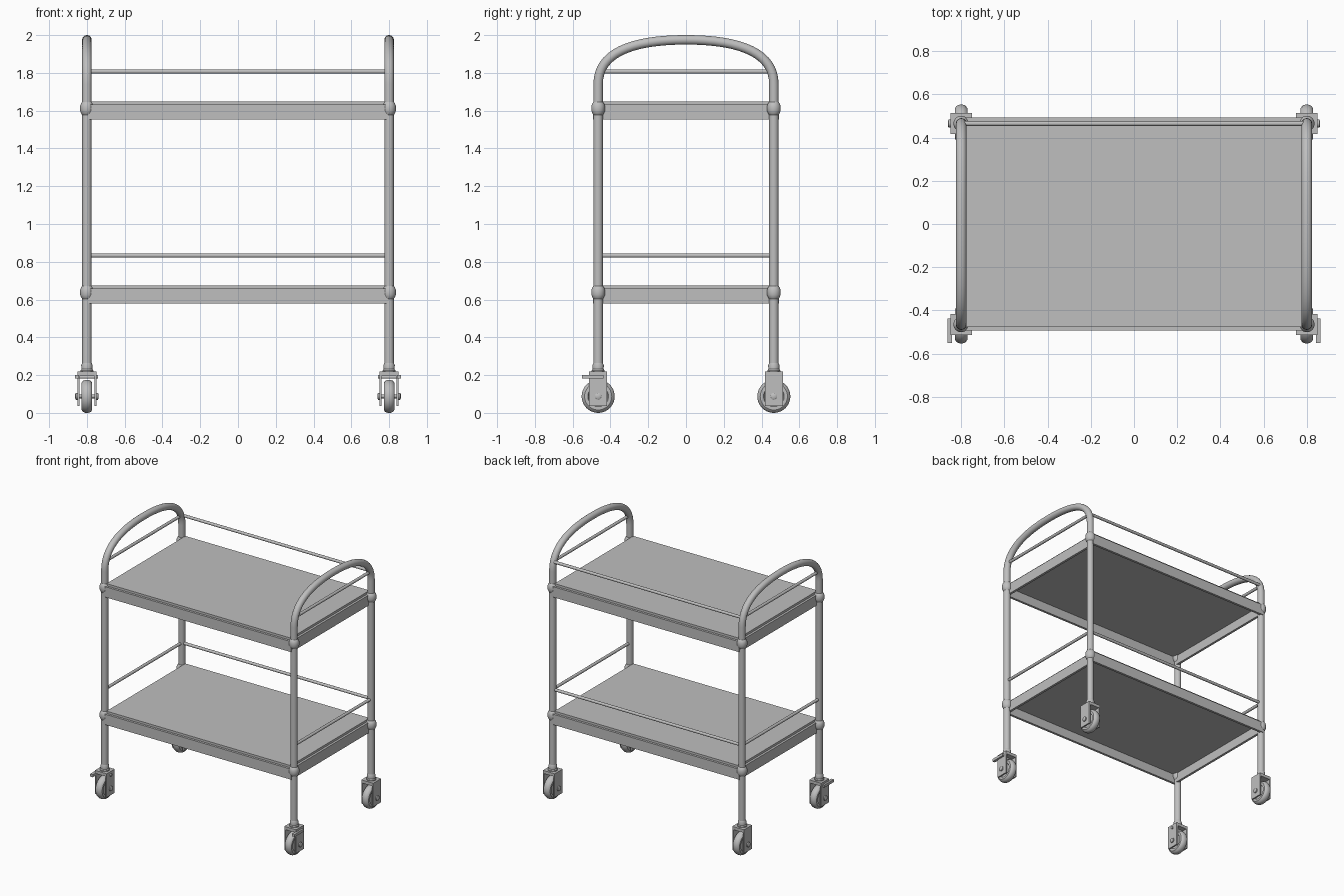
import bpy, bmesh, math
from mathutils import Vector, Matrix

if "Cube" in bpy.data.objects:
    bpy.data.objects.remove(bpy.data.objects["Cube"])

steel = bpy.data.materials.new("brushed_grey_steel")
steel.diffuse_color = (0.52, 0.52, 0.52, 1)
steel.use_nodes = True
steel.node_tree.nodes["Principled BSDF"].inputs["Base Color"].default_value = steel.diffuse_color
PX, PY = 0.80, 0.465          # post centre lines


def finish(bm, name, smooth=True):
    bmesh.ops.recalc_face_normals(bm, faces=bm.faces)
    me = bpy.data.meshes.new(name)
    bm.to_mesh(me)
    bm.free()
    me.materials.append(steel)
    ob = bpy.data.objects.new(name, me)
    bpy.context.collection.objects.link(ob)
    if smooth:
        bpy.ops.object.select_all(action='DESELECT')
        ob.select_set(True)
        bpy.context.view_layer.objects.active = ob
        bpy.ops.object.shade_smooth_by_angle(angle=math.radians(35))
    return ob


def add_box(bm, lo, hi):
    lo, hi = Vector(lo), Vector(hi)
    d = hi - lo
    m = Matrix.Translation((lo + hi) / 2) @ Matrix.Diagonal((abs(d.x), abs(d.y), abs(d.z), 1))
    return bmesh.ops.create_cube(bm, size=1, matrix=m)['verts']


def add_sweep(bm, stations, n=24):
    """Round skin through (centre, direction, radius) stations, capped."""
    rings = []
    for c, t, r in stations:
        q = Vector(t).to_track_quat('Z', 'X')
        rings.append([bm.verts.new(Vector(c) + q @ Vector((r * math.cos(a), r * math.sin(a), 0)))
                      for a in (2 * math.pi * i / n for i in range(n))])
    for a, b in zip(rings, rings[1:]):
        for i in range(n):
            bm.faces.new((a[i], a[(i + 1) % n], b[(i + 1) % n], b[i]))
    bm.faces.new(rings[0][::-1])
    bm.faces.new(rings[-1])


def add_lathe(bm, origin, axis, profile, n=24):
    """profile: (radius, distance along axis)."""
    o, ax = Vector(origin), Vector(axis)
    add_sweep(bm, [(o + ax * h, ax, r) for r, h in profile], n)


# Hoop frames: two posts joined by a flattened arch
def bez(t):
    p = [(-PY, 1.74), (-PY, 1.90), (-0.30, 1.975), (0, 1.975)]
    w = [(1 - t) ** 3, 3 * t * (1 - t) ** 2, 3 * t * t * (1 - t), t ** 3]
    return tuple(sum(k * q[i] for k, q in zip(w, p)) for i in (0, 1))


half = [(-PY, 0.24)] + [bez(i / 16) for i in range(17)]
path = half + [(-y, z) for y, z in half[-2::-1]]
for side, sx in (("left", -1), ("right", 1)):
    pts = [Vector((sx * PX, y, z)) for y, z in path]
    st = []
    for i, p in enumerate(pts):
        if i in (0, 1):
            t = Vector((0, 0, 1))
        elif i >= len(pts) - 2:
            t = Vector((0, 0, -1))
        else:
            t = pts[i + 1] - pts[i - 1]
        st.append((p, t, 0.025))
    bm = bmesh.new()
    # fixed cross-section frame (the arch lies in a plane of constant x)
    n, rings = 24, []
    for c, t, r in st:
        t = t.normalized()
        u = Vector((1, 0, 0))
        v = t.cross(u)
        rings.append([bm.verts.new(c + r * (u * math.cos(2 * math.pi * i / n) + v * math.sin(2 * math.pi * i / n)))
                      for i in range(n)])
    for a, b in zip(rings, rings[1:]):
        for i in range(n):
            bm.faces.new((a[i], a[(i + 1) % n], b[(i + 1) % n], b[i]))
    bm.faces.new(rings[0][::-1])
    bm.faces.new(rings[-1])
    finish(bm, side + "_hoop_frame")

for level, z0 in (("lower", 0.578), ("upper", 1.552)):
    # Tray: hollow skirt open underneath, with a slightly inset top panel
    X, Y, W, H = 0.795, 0.493, 0.018, 0.08
    bm = bmesh.new()
    for s in (-1, 1):
        add_box(bm, (-X, s * (Y - W), z0), (X, s * Y, z0 + H))
        add_box(bm, (s * (X - W), -Y + W, z0), (s * X, Y - W, z0 + H))
    add_box(bm, (-X + 0.017, -Y + 0.017, z0 + H - 0.01), (X - 0.017, Y - 0.017, z0 + H + 0.017))
    finish(bm, level + "_tray", False)

    # Guard rails: back and both ends, front left open
    zr = z0 + 0.255
    bm = bmesh.new()
    add_lathe(bm, (-PX, PY, zr), (1, 0, 0), [(0.011, 0), (0.011, 2 * PX)], 16)
    for s in (-1, 1):
        add_lathe(bm, (s * PX, -PY, zr), (0, 1, 0), [(0.011, 0), (0.011, 2 * PY)], 16)
    finish(bm, level + "_guard_rails")

    # Rounded collars where the trays meet the posts
    bm = bmesh.new()
    for sx in (-1, 1):
        for sy in (-1, 1):
            add_lathe(bm, (sx * PX, sy * PY, z0 + 0.06), (0, 0, 1),
                      [(0.025, -0.034), (0.031, -0.026), (0.036, -0.012),
                       (0.036, 0.012), (0.031, 0.026), (0.025, 0.034)])
    finish(bm, level + "_post_collars")

# Casters
for sx, side in ((-1, "left"), (1, "right")):
    for sy, end in ((-1, "front"), (1, "back")):
        x, y, tag = sx * PX, sy * PY, end + "_" + side
        # wheel with rounded tread
        bm = bmesh.new()
        add_lathe(bm, (x, y, 0.0875), (1, 0, 0),
                  [(0.05, -0.02), (0.055, -0.028), (0.072, -0.028), (0.082, -0.021), (0.0875, -0.008),
                   (0.0875, 0.008), (0.082, 0.021), (0.072, 0.028), (0.055, 0.028), (0.05, 0.02)], 40)
        finish(bm, tag + "_wheel")
        # fork: top plate and two side plates
        bm = bmesh.new()
        add_box(bm, (x - 0.05, y - 0.048, 0.195), (x + 0.05, y + 0.048, 0.218))
        for s in (-1, 1):
            add_box(bm, (x + s * 0.04, y - 0.048, 0.037), (x + s * 0.05, y + 0.048, 0.2))
        finish(bm, tag + "_fork", False)
        # axle with bolt heads
        bm = bmesh.new()
        add_lathe(bm, (x, y, 0.0875), (1, 0, 0),
                  [(0.012, -0.062), (0.018, -0.058), (0.018, -0.05), (0.01, -0.05),
                   (0.01, 0.05), (0.018, 0.05), (0.018, 0.058), (0.012, 0.062)], 16)
        finish(bm, tag + "_axle")
        # swivel stem
        bm = bmesh.new()
        add_lathe(bm, (x, y, 0), (0, 0, 1),
                  [(0.034, 0.215), (0.034, 0.225), (0.029, 0.232), (0.030, 0.252), (0.025, 0.265)])
        finish(bm, tag + "_stem")
        # brake lever on the front pair only
        if sy < 0:
            bm = bmesh.new()
            add_box(bm, (x + sx * 0.042, -0.55, 0.181), (x + sx * 0.064, -0.437, 0.201))
            add_lathe(bm, (x - 0.058, y, 0.191), (1, 0, 0), [(0.01, 0), (0.01, 0.116)], 12)
            finish(bm, tag + "_brake_lever", False)
